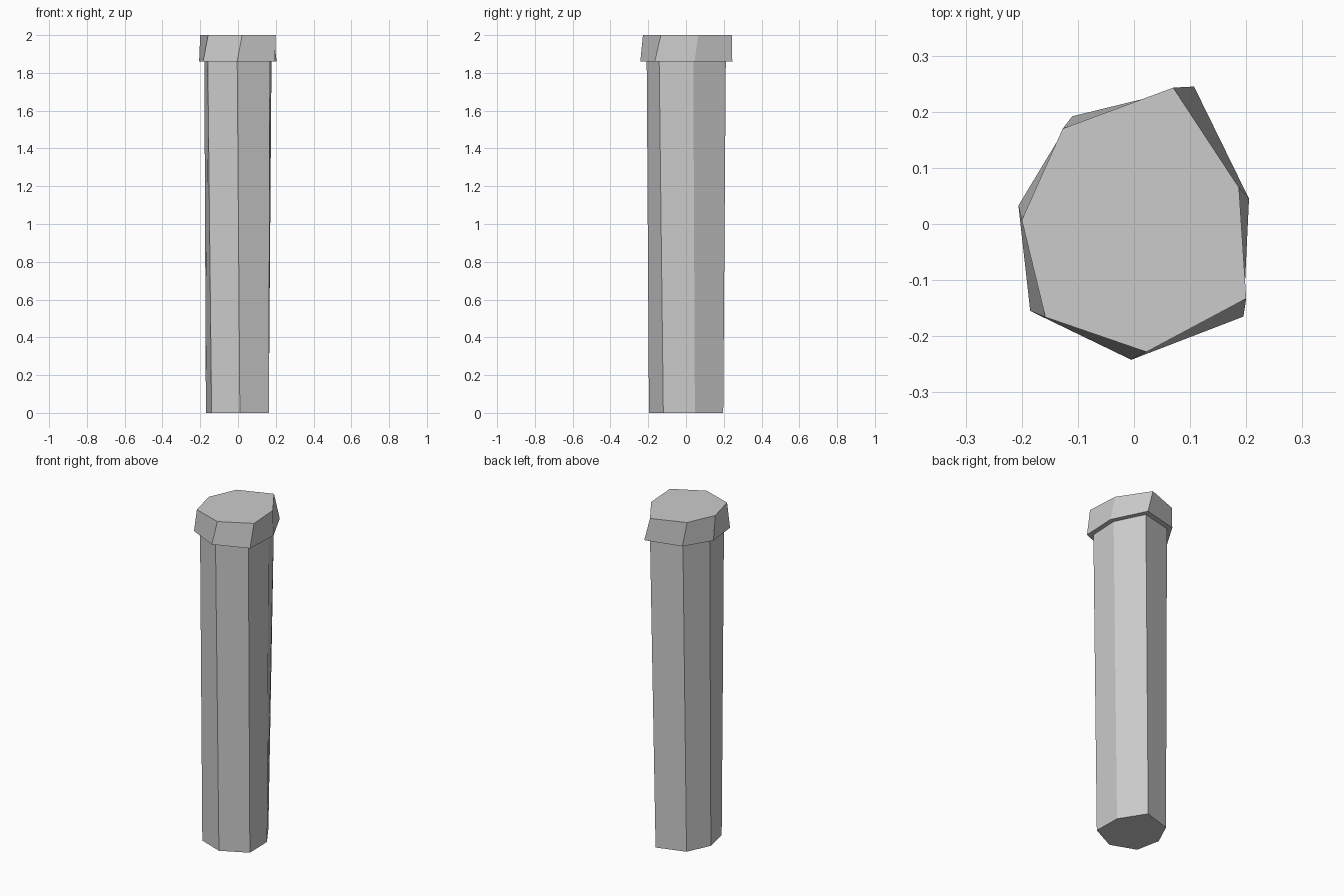
import bpy
import bmesh

cube = bpy.data.objects.get("Cube")
if cube:
    bpy.data.objects.remove(cube, do_unlink=True)

stone = bpy.data.materials.new("pale grey stone")
stone.use_nodes = True
GREY = (0.6, 0.6, 0.6, 1)
stone.diffuse_color = GREY
stone.node_tree.nodes["Principled BSDF"].inputs["Base Color"].default_value = GREY


def loft(name, lower, upper, z0, z1):
    """Closed flat-sided prism between two irregular outlines, listed clockwise."""
    bm = bmesh.new()
    a = [bm.verts.new((x, y, z0)) for x, y in lower]
    b = [bm.verts.new((x, y, z1)) for x, y in upper]
    bm.faces.new(a)
    bm.faces.new(b[::-1])
    n = len(a)
    for i in range(n):
        j = (i + 1) % n
        bm.faces.new((a[j], a[i], b[i], b[j]))
    bmesh.ops.recalc_face_normals(bm, faces=bm.faces)
    mesh = bpy.data.meshes.new(name)
    bm.to_mesh(mesh)
    bm.free()
    mesh.materials.append(stone)
    obj = bpy.data.objects.new(name, mesh)
    bpy.context.collection.objects.link(obj)
    return obj


# Seven-sided outlines
base = [(0.065, 0.197), (0.16, 0.047), (0.163, -0.12), (0.01, -0.196),
        (-0.14, -0.14), (-0.17, 0.006), (-0.105, 0.145)]
rim = [(0.107, 0.245), (0.205, 0.045), (0.195, -0.165), (-0.005, -0.242),
       (-0.185, -0.155), (-0.206, 0.033), (-0.11, 0.192)]
crown = [(0.07, 0.243), (0.187, 0.065), (0.2, -0.133), (0.022, -0.228),
         (-0.158, -0.166), (-0.2, 0.007), (-0.127, 0.17)]
neck = [(x * 0.865, y * 0.86) for x, y in rim]

# Slightly twisted column and its wider cap
loft("column_shaft", base, neck, 0, 1.862)
loft("column_cap", rim, crown, 1.86, 2)
